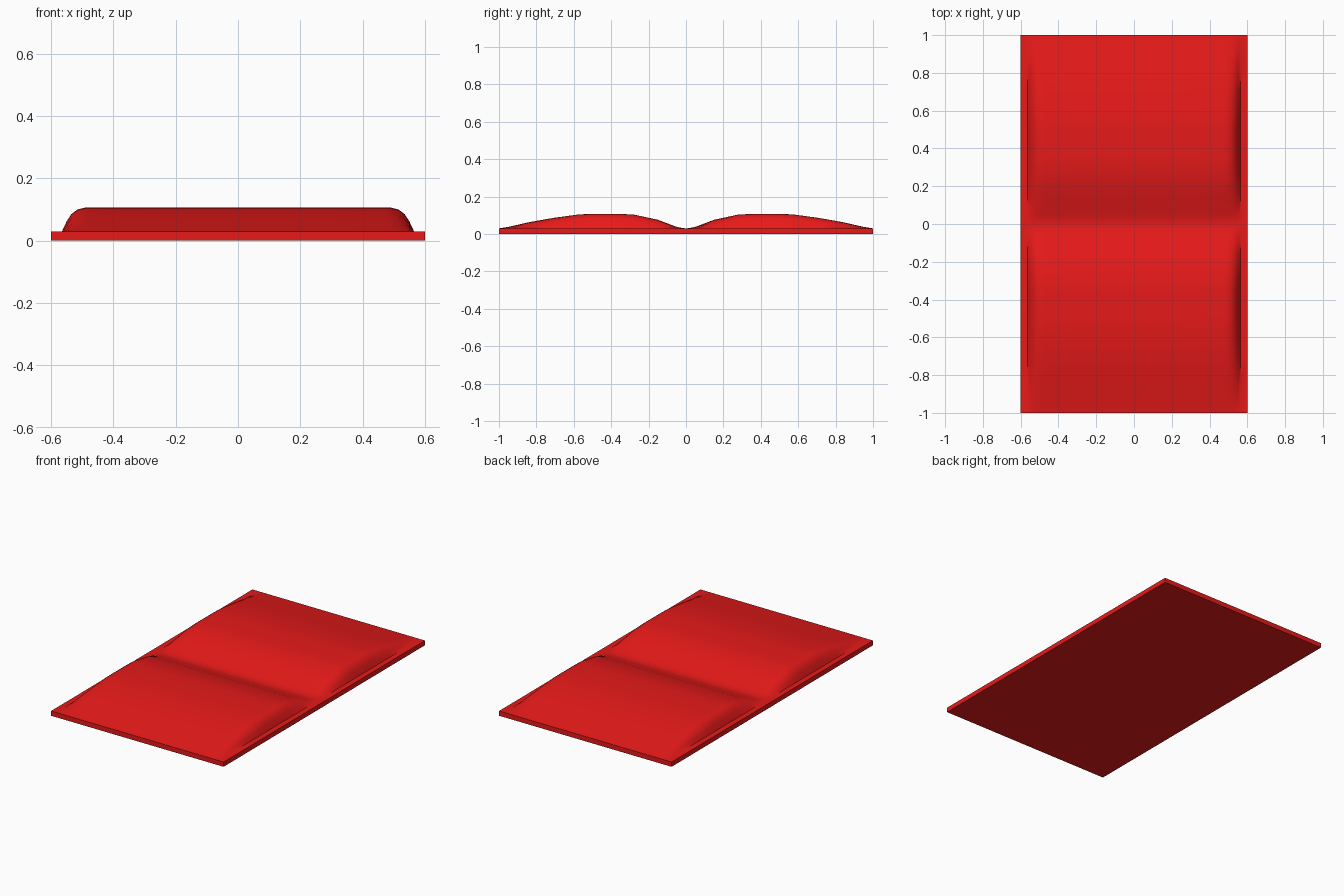
import bpy, bmesh, math

if "Cube" in bpy.data.objects:
    bpy.data.objects.remove(bpy.data.objects["Cube"])

red = bpy.data.materials.new("red")
red.diffuse_color = (0.8, 0.01, 0.01, 1)
red.use_nodes = True
red.node_tree.nodes["Principled BSDF"].inputs["Base Color"].default_value = red.diffuse_color

BASE = 0.03
# cushion height along y (mirrored about y = 0) and its fade towards the sides
along = [(0, 0), (0.02, 0.002), (0.05, 0.008), (0.15, 0.046), (0.28, 0.074),
         (0.35, 0.077), (0.5, 0.077), (0.57, 0.075), (0.71, 0.056),
         (0.84, 0.033), (0.95, 0.008), (1.0, 0)]
across = [(0, 1), (0.25, 1), (0.47, 1), (0.49, 0.99), (0.515, 0.91),
          (0.535, 0.72), (0.55, 0.42), (0.565, 0), (0.6, 0)]


def mirrored(points):
    return [(-p, v) for p, v in reversed(points[1:])] + points


# Mat: one closed body with two soft cushions on a thin slab
xs, ys = mirrored(across), mirrored(along)
bm = bmesh.new()
grid = [[bm.verts.new((x, y, BASE + g * h)) for x, g in xs] for y, h in ys]
for low, high in zip(grid, grid[1:]):
    for i in range(len(xs) - 1):
        bm.faces.new((low[i], low[i + 1], high[i + 1], high[i]))

# Slab sides and underside
rim = [e for e in bm.edges if e.is_boundary]
new = bmesh.ops.extrude_edge_only(bm, edges=rim)["geom"]
for v in new:
    if isinstance(v, bmesh.types.BMVert):
        v.co.z = 0
bmesh.ops.holes_fill(bm, edges=[e for e in bm.edges if e.is_boundary], sides=0)
bmesh.ops.recalc_face_normals(bm, faces=bm.faces)

mesh = bpy.data.meshes.new("cushioned_mat")
bm.to_mesh(mesh)
bm.free()
mat = bpy.data.objects.new("cushioned_mat", mesh)
bpy.context.collection.objects.link(mat)
mesh.materials.append(red)
bpy.context.view_layer.objects.active = mat
mat.select_set(True)
bpy.ops.object.shade_smooth_by_angle(angle=math.radians(35))
